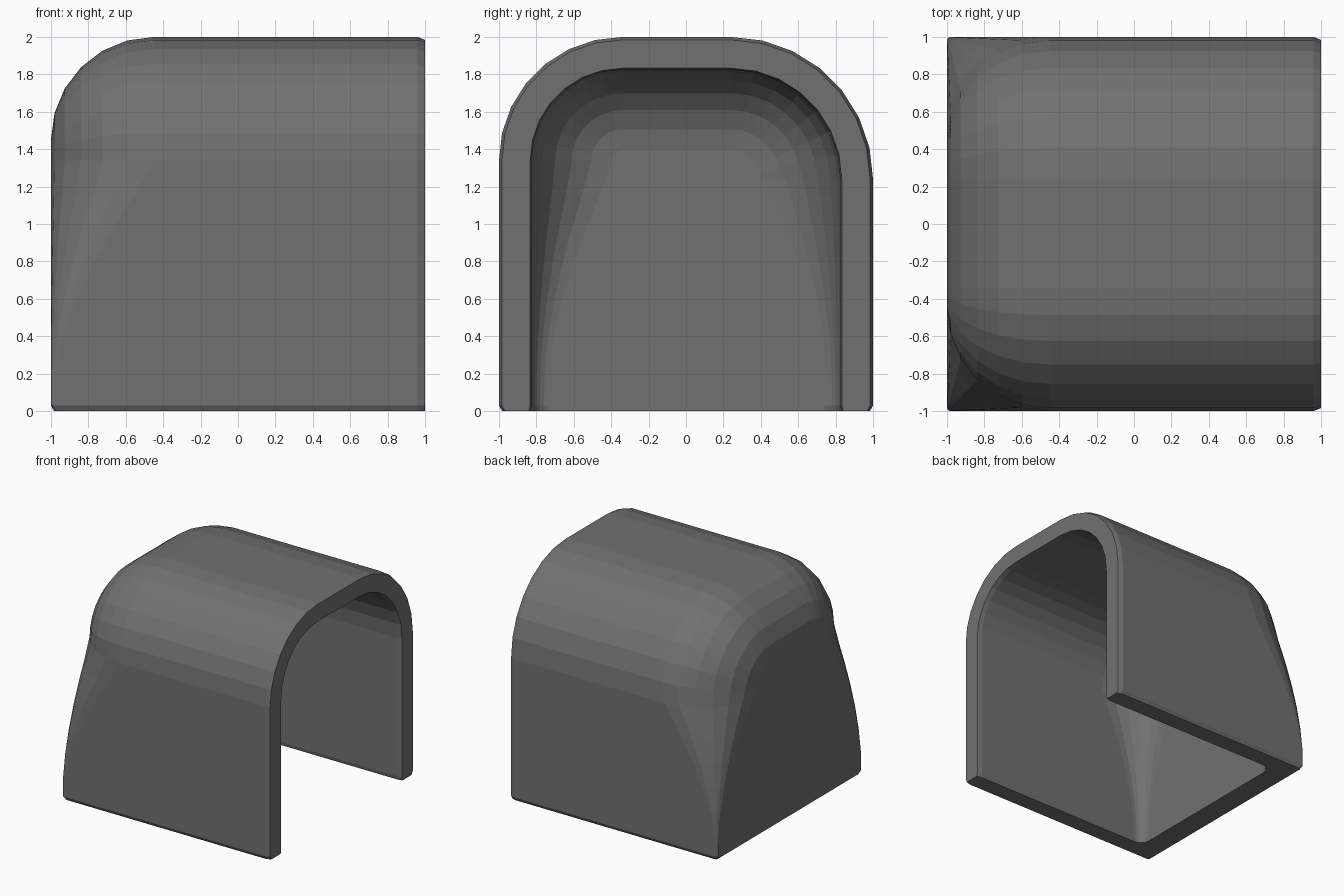
import bpy, bmesh, math

cube = bpy.data.objects.get("Cube")
if cube:
    bpy.data.objects.remove(cube, do_unlink=True)

grey = bpy.data.materials.new("plain grey")
grey.use_nodes = True
colour = (0.165, 0.165, 0.165, 1)
grey.diffuse_color = colour
grey.node_tree.nodes["Principled BSDF"].inputs["Base Color"].default_value = colour

SIDE_WALL = 0.175
END_WALL = 0.22
SIDE_HEIGHTS = (0, 0.03, 0.2, 0.4, 0.6, 0.8, 1.0, 1.15)
ARC_STEPS = 7
FILLET_STEPS = 6


def half_arch(side, radius):
    """Points (y, z, normal y, normal z) from the floor to the top of one side."""
    points = [(side, z, side, 0) for z in SIDE_HEIGHTS]
    for i in range(ARC_STEPS + 1):
        a = math.pi / 2 * i / ARC_STEPS
        ny, nz = side * math.cos(a), math.sin(a)
        points.append((side * (1 - radius) + radius * ny, 2 - radius + radius * nz, ny, nz))
    return points


arch = half_arch(-1, 0.66) + half_arch(1, 0.76)[::-1]


def shell_rings(bm, inset, end_x, r_low, r_high, chamfer):
    """Arch rings from the open rim to the rounded closed end."""
    def ring(place):
        verts = []
        for y, z, ny, nz in arch:
            # the end fillet is tight at the floor and wide under the roof
            grow = min(1, max(0, (z - 0.15) / 1.15)) ** 1.6
            x, d = place(r_low + (r_high - r_low) * grow)
            # the floor edge is slightly chamfered
            trim = 1 - chamfer if z == 0 else 1
            verts.append(bm.verts.new((x * trim if x < 0 else x,
                                       (y - ny * (inset + d)) * trim,
                                       z - nz * (inset + d))))
        return verts

    rings = [ring(lambda r: (1, chamfer)), ring(lambda r: (0.96, 0))]
    for k in range(FILLET_STEPS + 1):
        a = math.pi / 2 * k / FILLET_STEPS
        rings.append(ring(lambda r: (end_x + r * (1 - math.sin(a)), r * (1 - math.cos(a)))))
    for a, b in zip(rings, rings[1:]):
        for i in range(len(arch) - 1):
            bm.faces.new((a[i], a[i + 1], b[i + 1], b[i]))
    bm.faces.new(rings[-1])
    return rings


bm = bmesh.new()
outer = shell_rings(bm, 0, -1, 0.02, 0.55, 0.016)
inner = shell_rings(bm, SIDE_WALL, -1 + END_WALL, 0.09, 0.43, -0.008)

# open rim joining the two skins
for i in range(len(arch) - 1):
    bm.faces.new((outer[0][i], outer[0][i + 1], inner[0][i + 1], inner[0][i]))

# underside of the two side walls and the end wall
for k in range(len(outer) - 1):
    for end in (0, -1):
        bm.faces.new((outer[k][end], outer[k + 1][end], inner[k + 1][end], inner[k][end]))
bm.faces.new((outer[-1][0], outer[-1][-1], inner[-1][-1], inner[-1][0]))

bmesh.ops.recalc_face_normals(bm, faces=bm.faces)
mesh = bpy.data.meshes.new("arched_shell")
bm.to_mesh(mesh)
bm.free()
mesh.materials.append(grey)
shell = bpy.data.objects.new("arched_shell", mesh)
bpy.context.collection.objects.link(shell)
